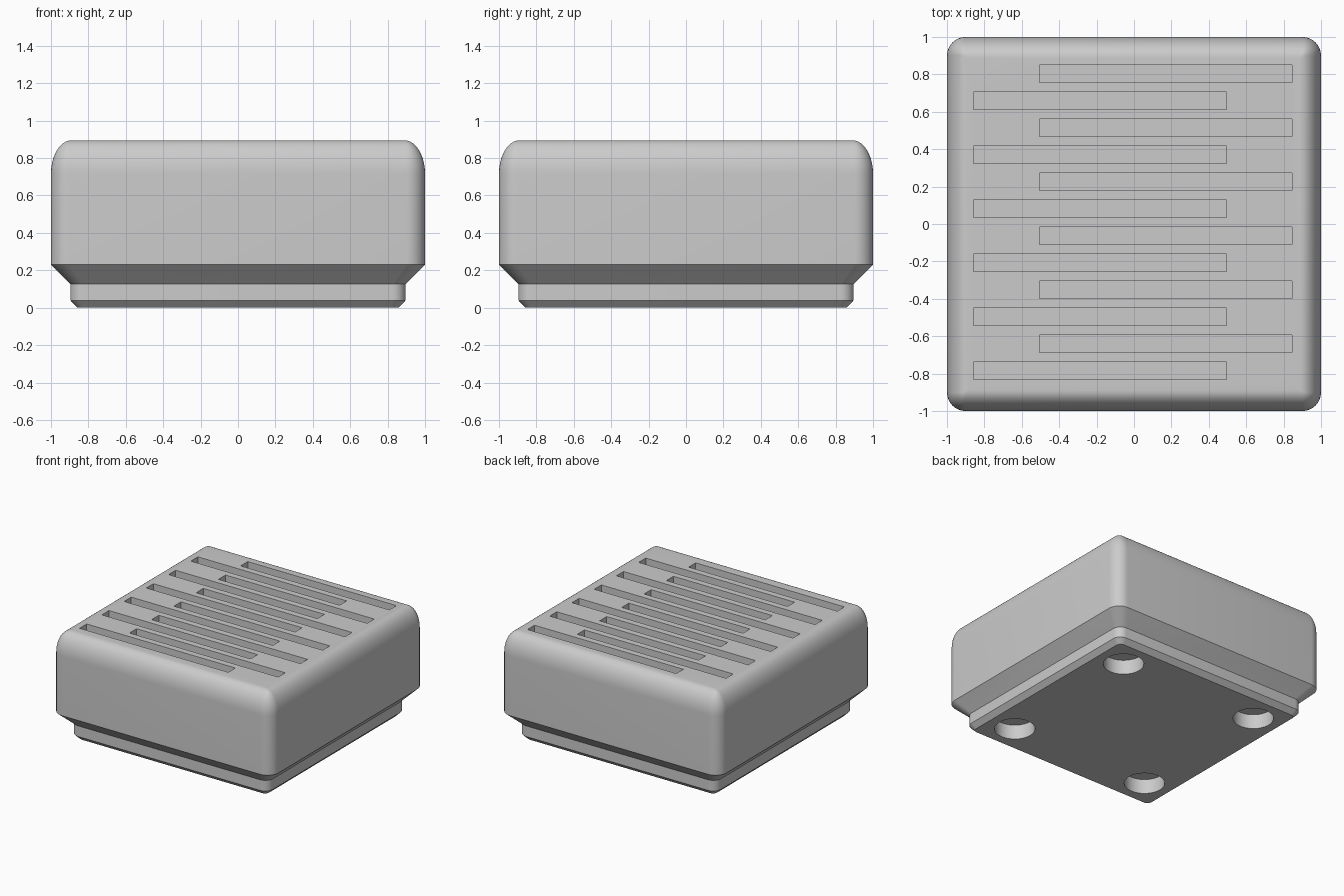
import bpy, bmesh
from math import sin, cos, pi, radians
from mathutils import Matrix

cube = bpy.data.objects.get("Cube")
if cube:
    bpy.data.objects.remove(cube, do_unlink=True)

grey = bpy.data.materials.new("light_grey_plastic")
grey.use_nodes = True
grey.diffuse_color = (0.6, 0.6, 0.6, 1)
grey.node_tree.nodes["Principled BSDF"].inputs["Base Color"].default_value = (0.6, 0.6, 0.6, 1)


def make_object(name, bm):
    bmesh.ops.recalc_face_normals(bm, faces=bm.faces)
    mesh = bpy.data.meshes.new(name)
    bm.to_mesh(mesh)
    bm.free()
    mesh.materials.append(grey)
    obj = bpy.data.objects.new(name, mesh)
    bpy.context.collection.objects.link(obj)
    return obj


def rounded_square(bm, half, radius, z, steps=8):
    ring = []
    for corner in range(4):
        sx = 1 if corner in (0, 3) else -1
        sy = 1 if corner < 2 else -1
        for i in range(steps + 1):
            a = (corner + i / steps) * pi / 2
            ring.append(bm.verts.new((sx * (half - radius) + radius * cos(a),
                                      sy * (half - radius) + radius * sin(a), z)))
    return ring


# Body profile: half width, corner radius, height
profile = [(0.858, 0.04, 0), (0.896, 0.07, 0.039),
           (0.896, 0.07, 0.126), (1.0, 0.1, 0.23)]
TOP, SHOULDER, INSET, ARC = 0.895, 0.715, 0.11, 12
for i in range(ARC + 1):
    t = i / ARC * pi / 2
    inset = INSET * (1 - cos(t))
    profile.append((1 - inset, max(0.1 - inset, 0.01),
                    SHOULDER + (TOP - SHOULDER) * sin(t)))

bm = bmesh.new()
rings = [rounded_square(bm, *p) for p in profile]
for low, high in zip(rings, rings[1:]):
    for i in range(len(low)):
        j = (i + 1) % len(low)
        bm.faces.new((low[i], low[j], high[j], high[i]))
bm.faces.new(rings[0][::-1])
bm.faces.new(rings[-1])
body = make_object("slotted_holder", bm)

# Staggered card slots
SLOT_DEPTH = 0.5
bm = bmesh.new()
for i in range(12):
    x = -0.182 if i % 2 == 0 else 0.17
    place = Matrix.Translation((x, -0.785 + i * 0.1444, TOP)) @ \
        Matrix.Diagonal((1.352, 0.092, 2 * SLOT_DEPTH, 1))
    bmesh.ops.create_cube(bm, size=1, matrix=place)
slots = make_object("slot_cutter", bm)

# Round recesses in the underside
bm = bmesh.new()
for x in (-0.635, 0.635):
    for y in (-0.635, 0.635):
        bmesh.ops.create_cone(bm, cap_ends=True, segments=48, radius1=0.152,
                              radius2=0.152, depth=0.24,
                              matrix=Matrix.Translation((x, y, 0)))
holes = make_object("recess_cutter", bm)

# Cut, then shade smooth
bpy.ops.object.select_all(action='DESELECT')
bpy.context.view_layer.objects.active = body
body.select_set(True)
for cutter in (slots, holes):
    cutter.hide_render = True
    mod = body.modifiers.new(cutter.name, 'BOOLEAN')
    mod.operation = 'DIFFERENCE'
    mod.solver = 'EXACT'
    mod.object = cutter
    bpy.ops.object.modifier_apply(modifier=mod.name)
    bpy.data.objects.remove(cutter, do_unlink=True)
bpy.ops.object.shade_smooth_by_angle(angle=radians(30))
